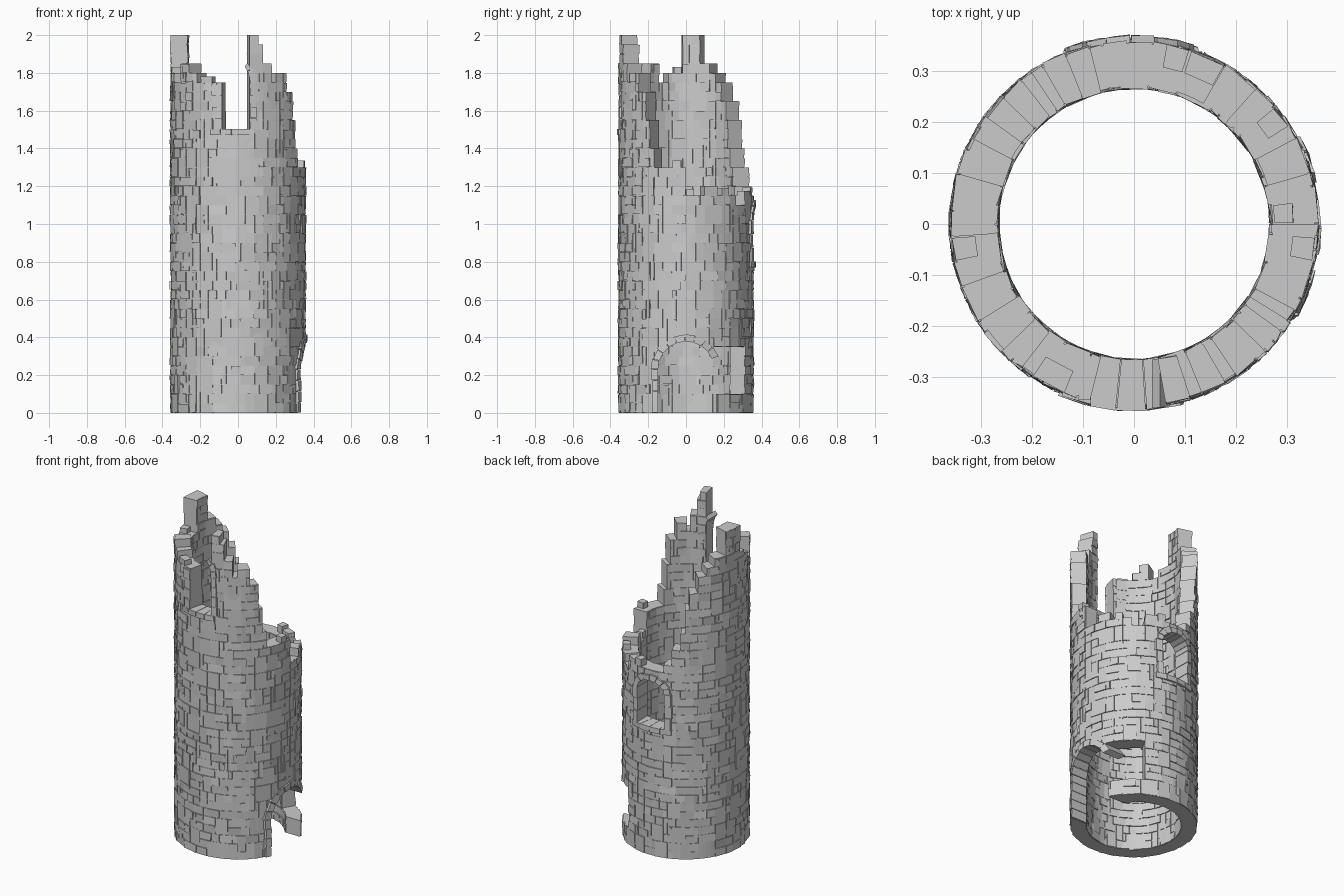
import bpy, bmesh, math, random
from math import sin, cos, radians, asin, pi

if "Cube" in bpy.data.objects:
    bpy.data.objects.remove(bpy.data.objects["Cube"])
random.seed(7)

STEP, N, H, ROWS = 4, 90, 0.05, 40      # column angle, columns, course height, courses
R_IN, R_OUT = 0.272, 0.354

# broken skyline: (start angle, top height), angle 0 = +x, 90 = back
SKYLINE = [(0, 1.15), (16, 1.2), (28, 1.15), (48, 1.1), (60, 1.15), (104, 1.2), (112, 1.3),
           (120, 1.4), (124, 1.55), (128, 1.65), (136, 1.75), (144, 1.8), (152, 1.85),
           (164, 2.0), (184, 1.8), (200, 1.75), (212, 1.85), (224, 1.8), (232, 1.75),
           (256, 1.5), (280, 2.0), (288, 1.95), (292, 1.85), (300, 1.75), (304, 1.8),
           (316, 1.7), (324, 1.55), (328, 1.4), (332, 1.3)]


def top_row(a):
    deg = (a % N) * STEP
    return round([z for s, z in SKYLINE if s <= deg][-1] / H)


def solid(a, k):
    deg, z = (a % N) * STEP, (k + 0.5) * H
    if k < 0 or k >= top_row(a):
        return False
    # collapsed patch beside the door
    return not (24 <= deg < 60 and 0.1 < z < 0.35)


def pol(deg, r, z):
    return (r * cos(radians(deg)), r * sin(radians(deg)), z)


def finish(bm, name):
    bmesh.ops.remove_doubles(bm, verts=bm.verts, dist=1e-5)
    bmesh.ops.recalc_face_normals(bm, faces=bm.faces)
    me = bpy.data.meshes.new(name)
    bm.to_mesh(me)
    bm.free()
    ob = bpy.data.objects.new(name, me)
    bpy.context.collection.objects.link(ob)
    return ob


def prism(bm, near, far):
    """Closed solid between two matching outlines."""
    a = [bm.verts.new(p) for p in near]
    b = [bm.verts.new(p) for p in far]
    n = len(a)
    bm.faces.new(a)
    bm.faces.new(b[::-1])
    for i in range(n):
        bm.faces.new((a[i], b[i], b[(i + 1) % n], a[(i + 1) % n]))


def block(bm, d0, d1, z0, z1, back, face, rough):
    """One curved-wall stone with an uneven face."""
    c = [(d0, z0), (d1, z0), (d1, z1), (d0, z1)]
    prism(bm, [pol(d, back, z) for d, z in c],
          [pol(d, face + random.uniform(-rough, rough), z) for d, z in c])


# --- wall core: only the exposed faces of the course grid
bm = bmesh.new()


def quad(*pts):
    bm.faces.new([bm.verts.new(p) for p in pts])


for a in range(N):
    d0, d1 = a * STEP, (a + 1) * STEP
    for k in range(ROWS):
        if not solid(a, k):
            continue
        z0, z1 = k * H, (k + 1) * H
        for r in (R_IN, R_OUT):
            quad(pol(d0, r, z0), pol(d1, r, z0), pol(d1, r, z1), pol(d0, r, z1))
        for dk, z in ((-1, z0), (1, z1)):
            if not solid(a, k + dk):
                quad(pol(d0, R_IN, z), pol(d1, R_IN, z), pol(d1, R_OUT, z), pol(d0, R_OUT, z))
        for da, d in ((-1, d0), (1, d1)):
            if not solid(a + da, k):
                quad(pol(d, R_IN, z0), pol(d, R_OUT, z0), pol(d, R_OUT, z1), pol(d, R_IN, z1))
core = finish(bm, "wall_core")


# --- brick facing, outside and inside
def facing(name, back, face, rough):
    bm = bmesh.new()
    used = set()

    def free(a, k):
        return a < N and solid(a, k) and (a, k) not in used

    for k in range(ROWS):
        a = 0
        while a < N:
            if not free(a, k):
                a += 1
                continue
            w, want = 1, random.choice((1, 2, 2, 3, 3, 4))
            while w < want and free(a + w, k):
                w += 1
            h = 1
            if random.random() < 0.25 and all(free(a + i, k + 1) for i in range(w)):
                h = 2
            used.update((a + i, k + j) for i in range(w) for j in range(h))
            if random.random() > 0.03:
                gap = lambda m: random.uniform(0.1, 1) * m
                block(bm, a * STEP + gap(0.4), (a + w) * STEP - gap(0.4),
                      k * H + gap(0.003), (k + h) * H - gap(0.003), back,
                      face + random.uniform(-0.002, 0.002), rough)
            a += w
    return finish(bm, name)


outer = facing("outer_bricks", 0.34, 0.359, 0.0035)
inner = facing("inner_bricks", 0.285, 0.268, 0.003)

# --- loose stones left standing on the broken rim
bm = bmesh.new()
a = 0
while a < N:
    w = random.choice((2, 3))
    tops = {top_row(a + i) for i in range(w)}
    t = min(tops)
    if len(tops) == 1 and t < 38 and t != 30 and random.random() < 0.7:
        back, face = random.choice(((0.275, 0.312), (0.312, 0.357)))
        block(bm, a * STEP + 0.4, (a + w) * STEP - 0.4, t * H - 0.01,
              t * H + random.uniform(0.015, 0.045), back, face, 0.003)
    a += w
finish(bm, "rim_stones")


# --- arched openings: planar offset u across the opening, bent onto the wall
def bend(deg, u, r, z):
    return pol(deg + math.degrees(asin(u / r)), r, z)


def arch_cutter(name, deg, hw, z0, spring, rise):
    outline = [(-hw, z0), (hw, z0)] + [(hw * cos(t * pi / 12), spring + rise * sin(t * pi / 12))
                                       for t in range(13)]
    bm = bmesh.new()
    c, s = cos(radians(deg)), sin(radians(deg))
    place = lambda u, d, z: (d * c - u * s, d * s + u * c, z)
    prism(bm, [place(u, 0.18, z) for u, z in outline], [place(u, 0.5, z) for u, z in outline])
    ob = finish(bm, name)
    ob.hide_render = True
    ob.hide_set(True)
    for target in (core, outer, inner):
        m = target.modifiers.new(name, 'BOOLEAN')
        m.operation, m.solver, m.object = 'DIFFERENCE', 'EXACT', ob


def arch_frame(name, deg, c, hw, z0, spring, rise, wide, arc, jambs, face, stones=8):
    """Jamb stones, voussoirs over the arc (degrees) and a lining of the opening."""
    bm = bmesh.new()

    def stone(quad4):
        f = face + random.uniform(-0.003, 0.003)
        prism(bm, [bend(deg, c + u, 0.268, z) for u, z in quad4],
              [bend(deg, c + u, f + random.uniform(-0.002, 0.002), z) for u, z in quad4])

    for side in jambs:
        n = max(2, round((spring - z0) / 0.065))
        for i in range(n):
            a, b = (z0 + (spring - z0) * (i + e) / n for e in (0.02, 0.98))
            o = hw + wide + random.uniform(-0.006, 0.006)
            stone([(side * hw, a), (side * o, a), (side * o, b), (side * hw, b)])
    for i in range(stones):
        t0, t1 = (radians(arc[0] + (arc[1] - arc[0]) * (i + e) / stones) for e in (0.03, 0.97))
        w = wide + random.uniform(-0.006, 0.006)
        stone([(hw * cos(t0), spring + rise * sin(t0)),
               ((hw + w) * cos(t0), spring + (rise + w) * sin(t0)),
               ((hw + w) * cos(t1), spring + (rise + w) * sin(t1)),
               (hw * cos(t1), spring + rise * sin(t1))])
    return finish(bm, name)


# door on the right side, its far jamb fallen away
arch_cutter("door_cutter", 0, 0.158, -0.1, 0.23, 0.158)
arch_frame("door_arch", 0, 0, 0.148, 0, 0.23, 0.148, 0.036, (180, 22), (-1,), 0.366, 9)

# back window
arch_cutter("back_window_cutter", 91, 0.1, 0.79, 1.02, 0.08)
arch_frame("back_window_frame", 91, 0, 0.092, 0.8, 1.02, 0.07, 0.036, (0, 180), (-1, 1), 0.369)

# front window, roofless, with the start of its arch on one side
arch_frame("front_window_frame", 270, -0.012, 0.076, 1.5, 1.74, 0.12, 0.03, (0, 52), (1,), 0.364, 3)
arch_frame("front_window_jamb", 270, -0.012, 0.072, 1.5, 1.74, 0.1, 0.05, (0, 0), (-1,), 0.363, 0)


# --- window sills
def sill(name, d0, d1, z0, z1, face, n):
    bm = bmesh.new()
    for i in range(n):
        s = (d1 - d0) / n
        block(bm, d0 + i * s + 0.15, d0 + (i + 1) * s - 0.15, z0, z1, 0.266, face, 0.002)
    finish(bm, name)


sill("back_window_sill", 70, 112, 0.77, 0.802, 0.369, 4)
sill("front_window_sill", 246, 283, 1.47, 1.503, 0.366, 4)
